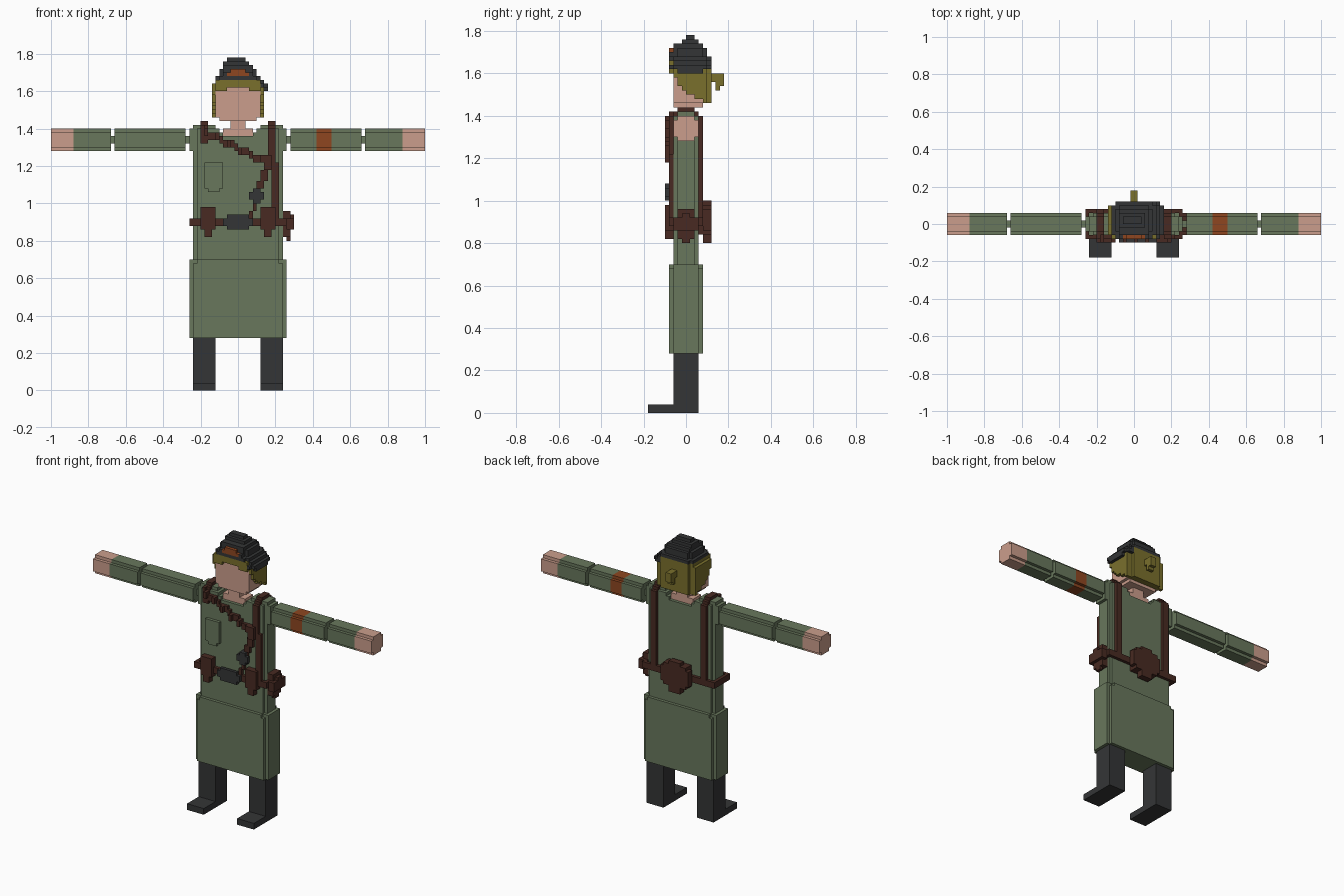
import bpy, bmesh, math

if "Cube" in bpy.data.objects:
    bpy.data.objects.remove(bpy.data.objects["Cube"])

U = 0.02  # block size


def material(name, r, g, b):
    lin = lambda c: (c / 255 / 12.92) if c < 11 else ((c / 255 + 0.055) / 1.055) ** 2.4
    m = bpy.data.materials.new(name)
    m.diffuse_color = (lin(r), lin(g), lin(b), 1)
    m.use_nodes = True
    m.node_tree.nodes["Principled BSDF"].inputs["Base Color"].default_value = m.diffuse_color
    return m


MATS = {
    "green": material("uniform_green", 104, 119, 92),
    "skin": material("skin", 203, 158, 140),
    "brown": material("leather_brown", 72, 42, 34),
    "hair": material("hair_olive_blond", 122, 112, 44),
    "dark": material("charcoal", 52, 53, 54),
    "orange": material("rust_orange", 142, 70, 32),
}
SIDES = [((1, 0, 0), ((1, 0, 0), (1, 1, 0), (1, 1, 1), (1, 0, 1))),
         ((-1, 0, 0), ((0, 0, 0), (0, 0, 1), (0, 1, 1), (0, 1, 0))),
         ((0, 1, 0), ((0, 1, 0), (0, 1, 1), (1, 1, 1), (1, 1, 0))),
         ((0, -1, 0), ((0, 0, 0), (1, 0, 0), (1, 0, 1), (0, 0, 1))),
         ((0, 0, 1), ((0, 0, 1), (1, 0, 1), (1, 1, 1), (0, 1, 1))),
         ((0, 0, -1), ((0, 0, 0), (0, 1, 0), (1, 1, 0), (1, 0, 0)))]


class Part:
    """A part made of blocks; only its outer skin becomes faces."""

    def __init__(self, name, *colours):
        self.name, self.colours, self.cells = name, colours, {}

    def box(self, x0, x1, y0, y1, z0, z1, c=0, keep=None):
        for x in range(x0, x1):
            for y in range(y0, y1):
                for z in range(z0, z1):
                    if keep is None or keep(x + .5, y + .5, z + .5):
                        self.cells[x, y, z] = c
        return self

    def cut(self, rule):
        self.cells = {k: c for k, c in self.cells.items()
                      if not rule(k[0] + .5, k[1] + .5, k[2] + .5)}
        return self

    def mirrored(self, name):
        p = Part(name, *self.colours)
        p.cells = {(-x - 1, y, z): c for (x, y, z), c in self.cells.items()}
        return p

    def build(self):
        bm, verts = bmesh.new(), {}
        for (x, y, z), c in self.cells.items():
            for (dx, dy, dz), quad in SIDES:
                if (x + dx, y + dy, z + dz) in self.cells:
                    continue
                vs = []
                for a, b, d in quad:
                    k = (x + a, y + b, z + d)
                    if k not in verts:
                        verts[k] = bm.verts.new([i * U for i in k])
                    vs.append(verts[k])
                bm.faces.new(vs).material_index = c
        bmesh.ops.dissolve_limit(bm, angle_limit=math.radians(1), verts=bm.verts,
                                 edges=bm.edges, delimit={'MATERIAL'})
        me = bpy.data.meshes.new(self.name)
        bm.to_mesh(me)
        bm.free()
        for c in self.colours:
            me.materials.append(MATS[c])
        bpy.context.collection.objects.link(bpy.data.objects.new(self.name, me))


parts = []


def add(p):
    parts.append(p)
    return p


def pair(p, base):
    add(p)
    add(p.mirrored("right_" + base))


# Boots
pair(Part("left_boot", "dark").box(6, 12, -3, 3, 0, 14).box(6, 12, -9, -3, 0, 2), "boot")

# Skirt with stepped corners
skirt = add(Part("skirt", "green"))
skirt.box(-13, 13, -3, 3, 14, 35).box(-12, 12, -4, 4, 14, 34).box(-11, 11, -4, 4, 34, 35)

# Jacket with stepped corners, shoulders and a neck opening
jacket = add(Part("jacket", "green"))
jacket.box(-12, 12, -2, 2, 35, 71).box(-11, 11, -3, 3, 35, 70)
jacket.box(-13, 13, -2, 2, 64, 70)
jacket.cut(lambda x, y, z: (z > 68 and abs(x) < 4) or (z > 69 and abs(x) < 5)
           or (z > 70 and abs(x) < 6))
add(Part("chest_pocket", "green").box(-9, -4, -4, -3, 54, 61)
    .box(-8, -5, -4, -3, 53, 54).box(-7, -6, -4, -3, 58, 59))

# Arms: rounded bars with thin joints and bare hands
def arm(name):
    a = Part(name, "green", "skin", "orange")
    corner = lambda x, y, z: not (abs(y) > 2 and abs(z - 67) > 2)
    a.box(14, 33, -3, 3, 64, 70, 0, corner)
    a.box(34, 44, -3, 3, 64, 70, 0, corner)
    a.box(44, 50, -3, 3, 64, 70, 1, corner)
    for x in (13, 33):
        a.box(x, x + 1, -1, 1, 66, 68)
    return a


add(arm("right_arm").mirrored("right_arm"))
add(arm("left_arm").box(21, 25, -3, 3, 64, 70, 2,
                        lambda x, y, z: not (abs(y) > 2 and abs(z - 67) > 2)))

# Neck and head
add(Part("neck", "skin").box(-4, 4, -2, 2, 68, 70).box(-2, 2, -2, 2, 70, 72))
add(Part("head", "skin").box(-5, 5, -3, 4, 72, 73).box(-6, 6, -3, 4, 73, 82))

# Hair: a shell whose lower edge slopes from the fringe to the nape
LOWER = {-4: 80, -3: 79, -2: 77, -1: 76, 0: 75, 1: 75, 2: 74, 3: 74, 4: 73, 5: 73}


def hair_rule(x, y, z):
    if z < LOWER[math.floor(y)]:
        return False
    if abs(x) > 6 and (y < -3 or y > 5 or z > 82):
        return False
    if y < -3 and abs(x) < 3 and z < 81:
        return False
    return abs(x) > 6 or y > 4 or y < -3 or z > 82


hair = add(Part("hair", "hair").box(-7, 7, -4, 6, 73, 83, 0, hair_rule))
hair.cut(lambda x, y, z: y > 5 and abs(x) > 5)
add(Part("hair_knot", "hair").box(-1, 1, 6, 9, 78, 80).box(-1, 1, 7, 9, 77, 78)
    .box(-1, 1, 7, 8, 76, 77))

# Cap: rounded layers drooping to one side, with a front badge
cap = add(Part("cap", "dark", "orange"))
LAYERS = [(88, -3, 2, 0, 2), (87, -4, 3, -1, 3), (86, -4, 4, -3, 4), (85, -5, 5, -3, 5),
          (84, -5, 5, -3, 5), (83, -6, 6, -4, 6), (82, -6, 7, -4, 6), (81, 3, 8, -4, 6),
          (80, 6, 8, -3, 5)]
for z, x0, x1, y0, y1 in LAYERS:
    left = min(x0, -6) if z < 82 else x0
    cx, cy = (left + x1) / 2, (y0 + y1) / 2
    cap.box(x0, x1, y0, y1, z, z + 1, 0,
            lambda x, y, _, cx=cx, cy=cy, w=x1 - cx, d=y1 - cy:
            abs((x - cx) / w) ** 3 + abs((y - cy) / d) ** 3 < 1.35)
cap.box(-4, 4, -4, -3, 83, 85, 0)
cap.box(-3, 3, -4, -3, 84, 85, 1).box(-2, 2, -4, -3, 85, 86, 1)
cap.box(-4, 4, -4, -3, 84, 85, 1, lambda x, y, z: abs(x) < 3)

# Belt ring, buckle and pouches
belt = add(Part("belt", "brown"))
belt.box(-13, 13, -4, 4, 44, 46).cut(lambda x, y, z: abs(x) < 12 and abs(y) < 3)
add(Part("buckle", "dark").box(-4, 4, -5, -4, 44, 46).box(-3, 3, -5, -4, 43, 47))
pouch = Part("left_belt_pouch", "brown")
pouch.box(6, 10, -5, -3, 43, 49).box(7, 9, -5, -3, 41, 43)
pair(pouch, "belt_pouch")
holster = add(Part("side_pouch", "brown"))
holster.box(12, 14, -2, 2, 41, 48).box(13, 15, -3, 3, 43, 46).box(13, 14, -1, 1, 40, 41)
holster.box(14, 15, -1, 1, 46, 47)
back = add(Part("back_pouch", "brown"))
back.box(-5, 5, 4, 6, 43, 48).box(-4, 4, 4, 6, 42, 49).box(-2, 2, 4, 6, 40, 50)
back.box(-4, 4, 3, 4, 42, 49)

# Shoulder straps: over the top and down the back
strap = Part("left_shoulder_strap", "brown")
strap.box(8, 10, 3, 4, 46, 70).box(8, 10, -3, 3, 70, 71).box(8, 10, -2, 2, 71, 72)
strap.box(8, 10, -4, -3, 66, 70)
pair(strap, "shoulder_strap")
front = add(Part("front_strap", "brown"))
front.box(8, 10, -4, -3, 60, 67).box(9, 11, -4, -3, 46, 61)
front.box(7, 9, -5, -3, 59, 63)

# Cross strap stepping down over the chest, with studs
cross = add(Part("cross_strap", "brown"))
for x in range(-10, 8):
    z = round(69 - (x + 9) * 0.5)
    cross.box(x, x + 1, -5 if x % 3 == 0 else -4, -3, z - 1, z + 1)

# Lanyard from the cross strap to the belt, with a metal clip
lanyard = add(Part("lanyard", "brown"))
for z in range(46, 61):
    x = round(3 + (z - 46) * 0.27)
    lanyard.box(x, x + 1 + (z > 53), -4, -3, z, z + 1)
add(Part("lanyard_clip", "dark").box(4, 6, -5, -3, 50, 54).box(3, 7, -5, -4, 51, 53))

for p in parts:
    p.build()
